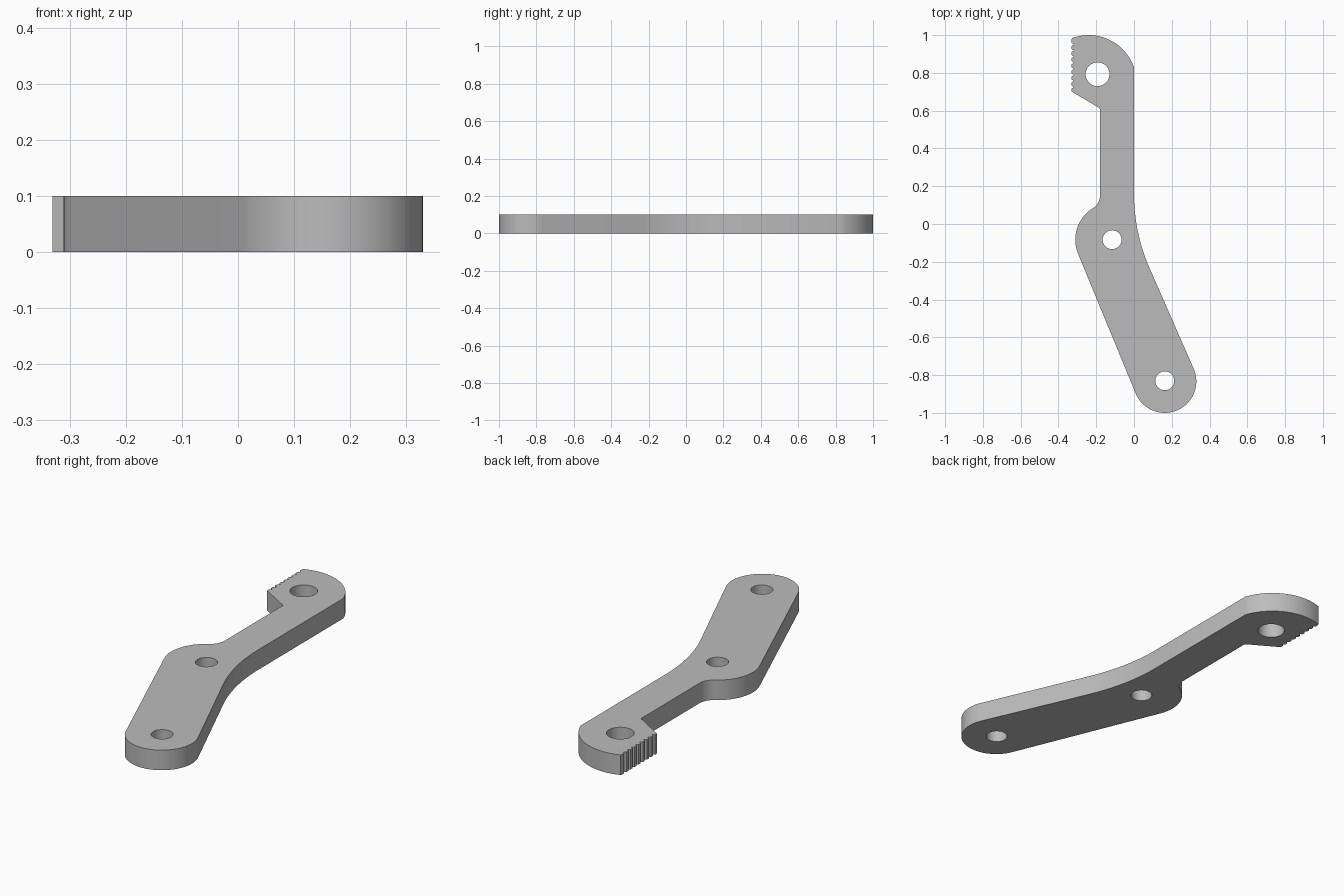
import bpy
import bmesh
from math import cos, sin, radians

THICKNESS = 0.1

cube = bpy.data.objects.get("Cube")
if cube:
    bpy.data.objects.remove(cube, do_unlink=True)


def arc(cx, cy, r, start, end, steps=24):
    """Points along an arc, angles in degrees."""
    angles = [radians(start + (end - start) * i / steps) for i in range(steps + 1)]
    return [(cx + r * cos(a), cy + r * sin(a)) for a in angles]


def circle(cx, cy, r):
    return arc(cx, cy, r, 0, 360, 48)[:-1]


def teeth(top, bottom, tip, root, count):
    """Row of small blunt teeth running downwards along the head."""
    pitch = (top - bottom) / count
    points = []
    for i in range(count):
        y = top - i * pitch
        points += [(tip, y - 0.25 * pitch), (tip, y - 0.7 * pitch)]
        if i < count - 1:
            points.append((root, y - 0.97 * pitch))
    return points


# Outline, counterclockwise from the lower left edge
outline = arc(0.163, -0.833, 0.167, 202.5, 383.7, 40)   # rounded lower end
outline += arc(0.981, 0.16, 0.981, 203.7, 180)          # long inner bend
outline += arc(-0.24, 0.746, 0.254, 19.3, 110.3)        # domed head
outline += teeth(0.982, 0.692, -0.331, -0.319, 9)       # toothed edge
outline += [(-0.185, 0.615), (-0.18, 0.607)]            # underside of head
outline += arc(-0.26, 0.151, 0.08, 0, -58.4, 12)        # neck fillet
outline += arc(-0.116, -0.083, 0.195, 121.6, 202.5)     # rounded elbow

# Pivot holes
holes = [circle(0.163, -0.83, 0.05),
         circle(-0.116, -0.083, 0.05),
         circle(-0.193, 0.793, 0.063)]

# Fill the profile and extrude it into a plate
bm = bmesh.new()
for loop in [outline] + holes:
    verts = [bm.verts.new((x, y, 0)) for x, y in loop]
    for i, v in enumerate(verts):
        bm.edges.new((v, verts[(i + 1) % len(verts)]))
bmesh.ops.triangle_fill(bm, edges=bm.edges[:], use_beauty=True, normal=(0, 0, 1))
result = bmesh.ops.extrude_face_region(bm, geom=bm.faces[:])
raised = [g for g in result["geom"] if isinstance(g, bmesh.types.BMVert)]
bmesh.ops.translate(bm, verts=raised, vec=(0, 0, THICKNESS))
bmesh.ops.recalc_face_normals(bm, faces=bm.faces[:])

mesh = bpy.data.meshes.new("lever_arm")
bm.to_mesh(mesh)
bm.free()
lever = bpy.data.objects.new("lever_arm", mesh)
bpy.context.collection.objects.link(lever)

# Plain grey metal
grey = bpy.data.materials.new("grey_metal")
grey.use_nodes = True
grey.diffuse_color = (0.5, 0.5, 0.5, 1)
grey.node_tree.nodes["Principled BSDF"].inputs["Base Color"].default_value = (0.5, 0.5, 0.5, 1)
mesh.materials.append(grey)

# Smooth curved walls, keep rims and teeth crisp
bpy.ops.object.select_all(action="DESELECT")
lever.select_set(True)
bpy.context.view_layer.objects.active = lever
bpy.ops.object.shade_smooth_by_angle(angle=radians(25))
